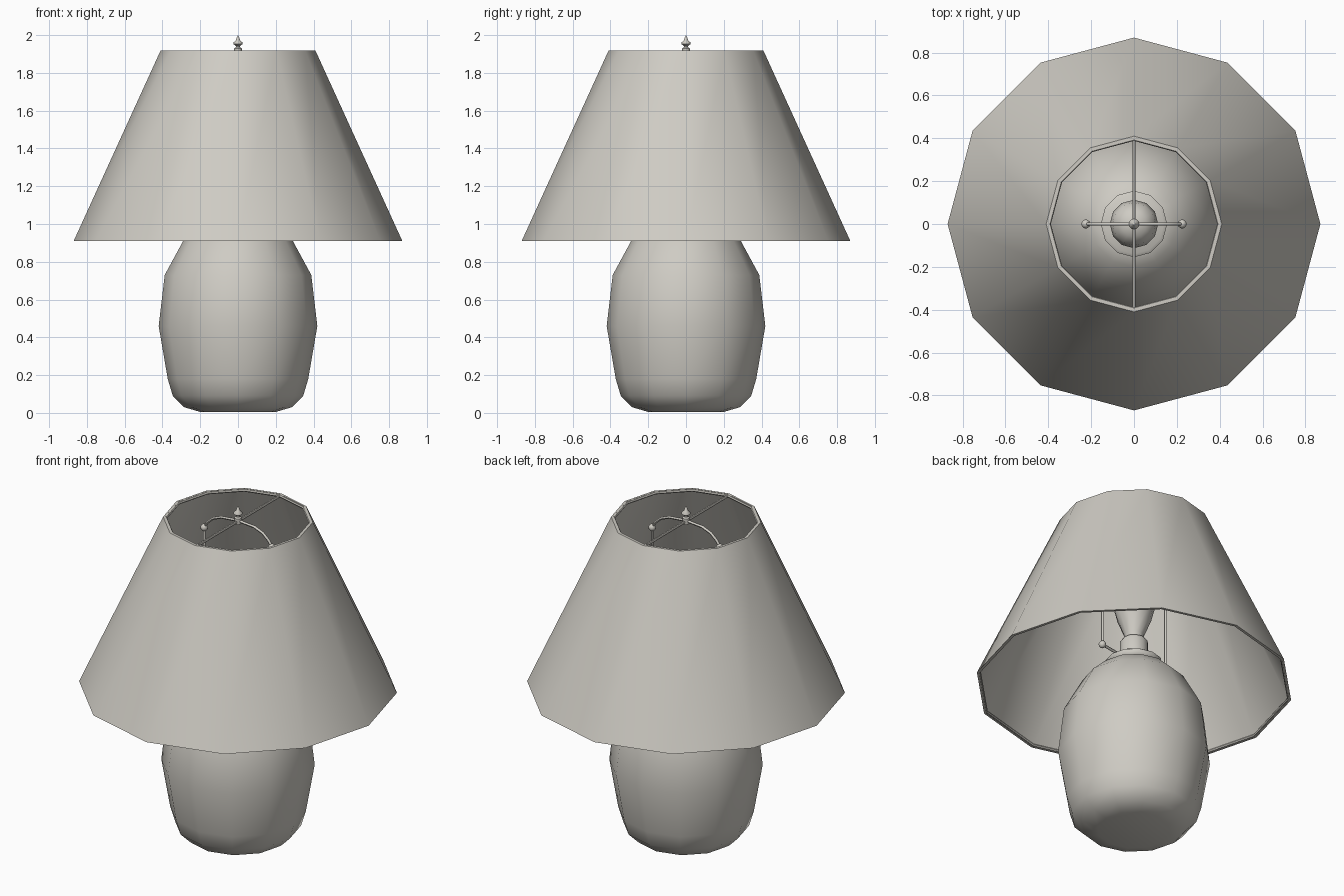
import bpy, bmesh, math
from mathutils import Vector

if "Cube" in bpy.data.objects:
    bpy.data.objects.remove(bpy.data.objects["Cube"])

mat = bpy.data.materials.new("warm grey")
mat.diffuse_color = (0.62, 0.60, 0.55, 1)
mat.use_nodes = True
mat.node_tree.nodes["Principled BSDF"].inputs["Base Color"].default_value = mat.diffuse_color


def smooth(ob, angle=50):
    bpy.ops.object.select_all(action='DESELECT')
    ob.select_set(True)
    bpy.context.view_layer.objects.active = ob
    bpy.ops.object.shade_smooth_by_angle(angle=math.radians(angle))


def lathe(name, profile, sides=12, closed=False, at=(0, 0, 0)):
    """Spin (radius, height) points round z; closed joins the last ring to the first."""
    bm = bmesh.new()
    rings = []
    for r, z in profile:
        if r == 0:
            rings.append([bm.verts.new((0, 0, z))] * sides)
        else:
            rings.append([bm.verts.new((r * math.cos(2 * math.pi * i / sides),
                                        r * math.sin(2 * math.pi * i / sides), z))
                          for i in range(sides)])
    pairs = list(zip(rings, rings[1:])) + ([(rings[-1], rings[0])] if closed else [])
    for a, b in pairs:
        for i in range(sides):
            j = (i + 1) % sides
            bm.faces.new(list(dict.fromkeys((a[i], a[j], b[j], b[i]))))
    bmesh.ops.recalc_face_normals(bm, faces=bm.faces)
    me = bpy.data.meshes.new(name)
    bm.to_mesh(me)
    bm.free()
    me.materials.append(mat)
    ob = bpy.data.objects.new(name, me)
    ob.location = at
    bpy.context.collection.objects.link(ob)
    smooth(ob)
    return ob


def wire(name, points, radius=0.008):
    """Round rod along a path."""
    cu = bpy.data.curves.new(name, 'CURVE')
    cu.dimensions = '3D'
    cu.bevel_depth = radius
    cu.bevel_resolution = 1
    cu.use_fill_caps = True
    sp = cu.splines.new('POLY')
    sp.points.add(len(points) - 1)
    for p, co in zip(sp.points, points):
        p.co = (*co, 1)
    cu.materials.append(mat)
    ob = bpy.data.objects.new(name, cu)
    bpy.context.collection.objects.link(ob)
    bpy.ops.object.select_all(action='DESELECT')
    ob.select_set(True)
    bpy.context.view_layer.objects.active = ob
    bpy.ops.object.convert(target='MESH')
    smooth(bpy.context.object, 60)


def ball(name, at, r=0.021):
    lathe(name, [(r * math.sin(math.pi * i / 6) if 0 < i < 6 else 0,
                  -r * math.cos(math.pi * i / 6)) for i in range(7)], 10, at=at)


# Ceramic body
lathe("body", [(0, 0.005), (0.2, 0.005), (0.285, 0.03), (0.345, 0.09), (0.372, 0.18),
               (0.42, 0.46), (0.388, 0.73), (0.285, 0.92), (0.2, 1.0), (0.14, 1.03), (0, 1.03)])
# Collar on the neck
lathe("collar", [(0, 1.02), (0.135, 1.02), (0.155, 1.04), (0.155, 1.06), (0.14, 1.07), (0, 1.07)])
# Socket and bulb
lathe("socket", [(0, 1.06), (0.078, 1.06), (0.078, 1.18), (0.065, 1.2), (0, 1.2)])
lathe("bulb", [(0, 1.19), (0.05, 1.19), (0.055, 1.23), (0.095, 1.33), (0.113, 1.4),
               (0.1, 1.46), (0.06, 1.5), (0, 1.515)])

# Tapered shade with a thin wall, and its wire rims
lathe("shade", [(0.87, 0.91), (0.41, 1.918), (0.398, 1.918), (0.858, 0.91)], closed=True)
for nm, r, z in (("top_rim", 0.396, 1.91), ("bottom_rim", 0.856, 0.918)):
    lathe(nm, [(r + 0.008 * math.cos(k * math.pi / 3), z + 0.008 * math.sin(k * math.pi / 3))
               for k in range(6)], closed=True)

# Crossbar carrying the shade
wire("shade_crossbar", [(0, -0.4, 1.908), (0, 0.4, 1.908)])

# Harp: arms, uprights and arched top, with joint balls
for side, s in (("right", 1), ("left", -1)):
    wire(side + "_harp_arm", [(0.06 * s, 0, 1.075), (0.12 * s, 0, 1.075), (0.225 * s, 0, 1.09)])
    wire(side + "_harp_upright", [(0.225 * s, 0, 1.09), (0.225 * s, 0, 1.81)])
    wire(side + "_harp_arch", [(0.225 * s, 0, 1.81), (0.205 * s, 0, 1.845), (0.165 * s, 0, 1.88),
                               (0.11 * s, 0, 1.902), (0, 0, 1.912)])
    ball(side + "_lower_ball", (0.225 * s, 0, 1.09))
    ball(side + "_upper_ball", (0.225 * s, 0, 1.81))

# Finial
lathe("finial", [(0, 1.895), (0.02, 1.895), (0.02, 1.93), (0.011, 1.936), (0.011, 1.943),
                 (0.025, 1.953), (0.025, 1.96), (0.012, 1.972), (0.006, 1.99), (0, 2.0)])
